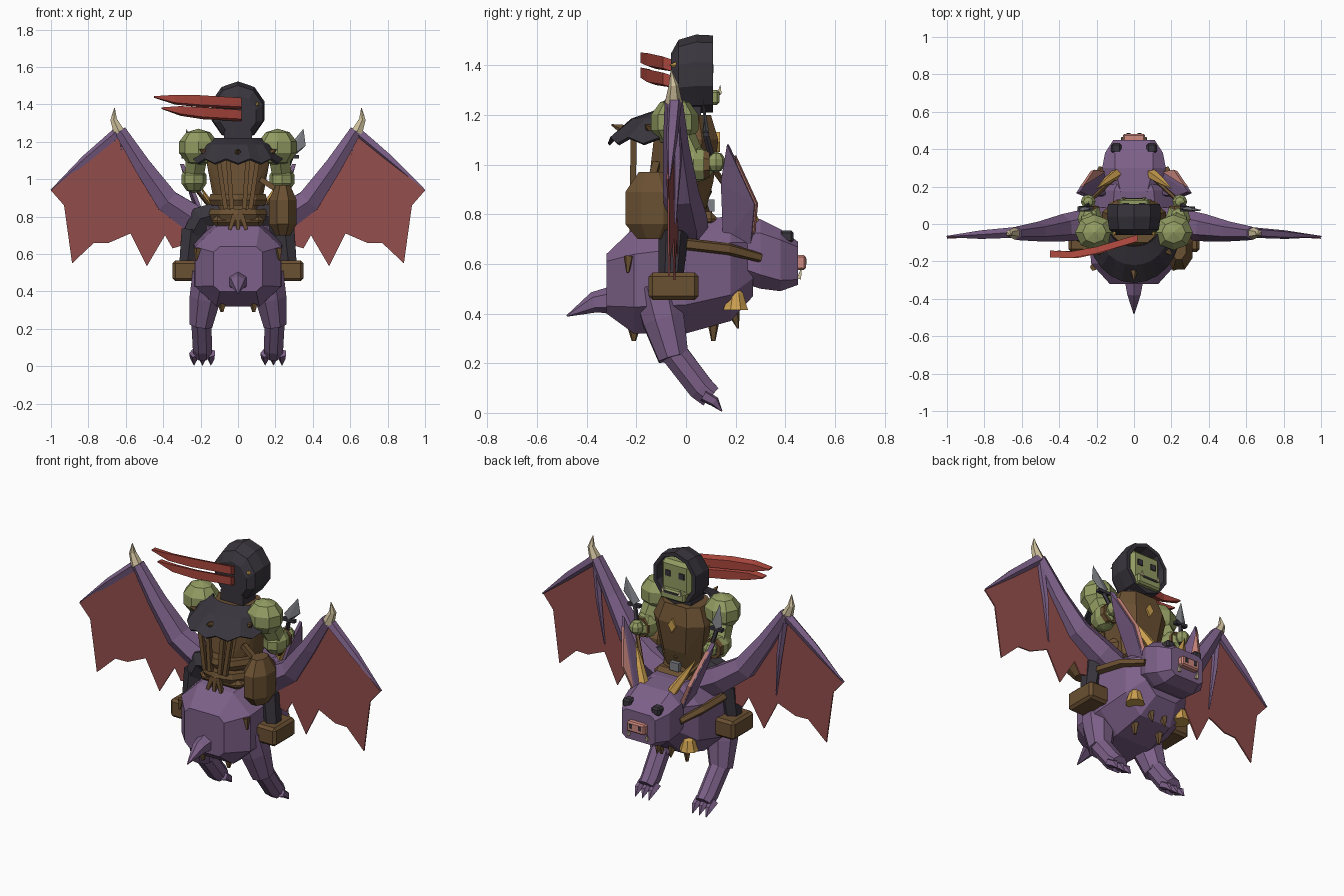
import bpy, bmesh, math
from mathutils import Vector

cube = bpy.data.objects.get("Cube")
if cube:
    bpy.data.objects.remove(cube, do_unlink=True)


def material(name, *srgb):
    """Flat material from sRGB byte values."""
    linear = [((c / 255 + .055) / 1.055) ** 2.4 for c in srgb] + [1]
    mat = bpy.data.materials.new(name)
    mat.use_nodes = True
    mat.diffuse_color = linear
    shader = mat.node_tree.nodes["Principled BSDF"]
    shader.inputs["Base Color"].default_value = linear
    shader.inputs["Roughness"].default_value = .9
    return mat


purple = material("purple hide", 124, 96, 136)
membrane_red = material("membrane red", 146, 78, 76)
plume_red = material("plume red", 168, 70, 60)
green = material("green skin", 146, 156, 98)
brown = material("brown leather", 106, 80, 50)
dark = material("dark cloth", 57, 53, 61)
gold = material("gold", 204, 160, 80)
bone = material("bone", 206, 192, 156)
steel = material("grey steel", 128, 130, 136)
pink = material("pink skin", 204, 136, 126)
SIDES = (("left", 1), ("right", -1))


def finish(bm, name, mat):
    bmesh.ops.recalc_face_normals(bm, faces=bm.faces[:])
    mesh = bpy.data.meshes.new(name)
    bm.to_mesh(mesh)
    bm.free()
    mesh.materials.append(mat)
    obj = bpy.data.objects.new(name, mesh)
    bpy.context.scene.collection.objects.link(obj)
    return obj


def hull(name, points, mat):
    """Faceted solid wrapped around a few points."""
    bm = bmesh.new()
    for p in points:
        bm.verts.new(p)
    bmesh.ops.convex_hull(bm, input=bm.verts[:])
    loose = [v for v in bm.verts if not v.link_faces]
    bmesh.ops.delete(bm, geom=loose, context='VERTS')
    bmesh.ops.dissolve_limit(bm, angle_limit=.03, verts=bm.verts[:], edges=bm.edges[:])
    return finish(bm, name, mat)


def loft(name, rings, mat, closed=True):
    """Skin between rings with equal numbers of points."""
    bm = bmesh.new()
    rows = [[bm.verts.new(p) for p in ring] for ring in rings]
    count = len(rows[0])
    for a, b in zip(rows, rows[1:]):
        for i in range(count if closed else count - 1):
            j = (i + 1) % count
            bm.faces.new((a[i], a[j], b[j], b[i]))
    if closed:
        bm.faces.new(rows[0])
        bm.faces.new(rows[-1])
    return finish(bm, name, mat)


def tube(name, path, mat, sides=6):
    """Tapered limb through (x, y, z, radius) points."""
    centres = [Vector(p[:3]) for p in path]
    rings = []
    for i, p in enumerate(path):
        along = (centres[min(i + 1, len(path) - 1)] - centres[max(i - 1, 0)]).normalized()
        ref = Vector((0, 1, 0)) if abs(along.y) < .8 else Vector((0, 0, 1))
        u = along.cross(ref).normalized()
        v = along.cross(u)
        turns = [math.tau * (k + .5) / sides for k in range(sides)]
        rings.append([centres[i] + p[3] * (u * math.cos(t) + v * math.sin(t)) for t in turns])
    return loft(name, rings, mat)


def box(name, centre, size, mat, bevel=0):
    bm = bmesh.new()
    bmesh.ops.create_cube(bm, size=1)
    for v in bm.verts:
        v.co = Vector(centre) + v.co * Vector(size)
    if bevel:
        bmesh.ops.bevel(bm, geom=bm.edges[:], offset=bevel, segments=1, affect='EDGES')
    return finish(bm, name, mat)


def ball(name, centre, radii, mat):
    bm = bmesh.new()
    bmesh.ops.create_uvsphere(bm, u_segments=8, v_segments=5, radius=1)
    for v in bm.verts:
        v.co = Vector(centre) + v.co * Vector(radii)
    return finish(bm, name, mat)


def octagon(y, low, high, half, cut=.5):
    """Chamfered cross-section standing at depth y."""
    mid, tall = (low + high) / 2, (high - low) / 2
    signs = [(a, b) for a in (-1, 1) for b in (-1, 1)]
    return ([(a * half, y, mid + b * tall * cut) for a, b in signs]
            + [(a * half * cut, y, mid + b * tall) for a, b in signs])


# Beast body, head and tail
hull("beast_body", octagon(-.32, .40, .64, .13, .75) + octagon(-.21, .32, .745, .23)
     + octagon(0, .32, .78, .24) + octagon(.18, .37, .79, .21) + octagon(.27, .47, .76, .14), purple)
hull("beast_head", octagon(.17, .54, .79, .14) + octagon(.3, .5, .78, .17, .6)
     + octagon(.38, .49, .74, .155, .65) + octagon(.45, .515, .69, .11, .75), purple)
tube("tail", [(0, -.28, .455, .06), (0, -.37, .445, .042), (0, -.48, .39, .003)], purple)
box("snout", (0, .46, .605), (.12, .045, .06), pink, .008)

for side, s in SIDES:
    # Face details
    box(side + "_beast_eye", (s * .095, .405, .71), (.055, .055, .05), dark, .01)
    box(side + "_nostril", (s * .03, .483, .61), (.02, .006, .025), dark)
    tube(side + "_fang", [(s * .06, .455, .54, .012), (s * .065, .465, .585, .001)], bone, 4)
    tube(side + "_horn", [(s * .09, .27, .76, .03), (s * .14, .235, .85, .022),
                          (s * .2, .19, .96, .002)], gold, 5)

    # Ear cupped towards the front, lined on its forward face
    ear = [Vector(p) for p in ((.15, .15, .68), (.16, .26, .68), (.25, .14, .93),
                               (.235, .275, .84), (.31, .165, 1.08))]
    rim = ear[3].lerp(ear[2], .2)
    flip = Vector((s, 1, 1))
    inward = Vector((-.022, .008, 0))
    hull(side + "_ear", [(p + inward * k) * flip for p in ear for k in (0, 1)], purple)
    hull(side + "_ear_lining", [(p.lerp(rim, .2) + inward * k + Vector((0, .012, 0))) * flip
                                for p in (ear[1], ear[3], ear[4]) for k in (.2, 1.1)], pink)

    # Hind legs with three claws
    tube(side + "_thigh", [(s * .15, -.12, .5, .1), (s * .175, -.09, .37, .09),
                           (s * .198, -.05, .22, .066)], purple, 8)
    tube(side + "_shin", [(s * .198, -.07, .27, .058), (s * .19, .06, .1, .056),
                          (s * .19, .1, .065, .05)], purple, 8)
    for spread in (-.045, 0, .045):
        x = s * (.19 + spread)
        tube(side + "_claw", [(x, .07, .07, .026), (x, .115, .045, .022),
                              (x, .145, .006, .002)], purple, 5)

    # Wing: arm, thumb claw, membrane and finger bones
    tube(side + "_wing_arm", [(s * .14, 0, .74, .09), (s * .24, 0, .79, .085), (s * .38, -.02, .885, .073),
                              (s * .51, -.04, 1.07, .053), (s * .63, -.05, 1.26, .036)], purple)
    tube(side + "_wing_claw", [(s * .635, -.05, 1.25, .035), (s * .665, -.05, 1.32, .02),
                               (s * .66, -.06, 1.38, .002)], bone)
    outline = [(.63, 1.25), (1, .94), (.93, .86), (.887, .55), (.77, .66), (.69, .66), (.575, .71),
               (.487, .535), (.39, .7), (.35, .63), (.25, .66), (.18, .72), (.38, .88)]
    sheet = [[(s * x, offset - .02 - .055 * x, z) for x, z in outline] for offset in (-.004, .004)]
    loft(side + "_wing_membrane", sheet, membrane_red)
    for x, z, thick in ((1, .94, .03), (.57, .76, .022)):
        y = -.012 - .055 * x
        tube(side + "_wing_finger", [(s * .63, -.045, 1.26, thick), (s * (x + .63) / 2, y + .01, (z + 1.27) / 2,
             thick * .8), (s * x, y, z, .004)], purple, 5)

    # Bells, reins and hide thorns
    tube(side + "_bell", [(s * .16, .2, .415, .054), (s * .16, .2, .43, .048), (s * .16, .2, .48, .033),
                          (s * .16, .2, .5, .014)], gold, 8)
    tube(side + "_harness", [(s * .25, 0, .68, .025), (s * .225, .17, .66, .025),
                             (s * .17, .3, .625, .02)], brown, 5)
    tube(side + "_rein", [(s * .24, .12, .97, .012), (s * .1, .25, .79, .012)], brown, 5)
    tube(side + "_flank_thorn", [(s * .215, -.23, .63, .022), (s * .225, -.235, .565, .006)], brown, 5)
    for y, top in ((.11, .37), (-.21, .34)):
        tube(side + "_belly_thorn", [(s * .085, y, top, .026), (s * .085, y, .29, .009)], brown, 5)
    tube(side + "_chest_thorn", [(s * .045, .19, .41, .028), (s * .045, .21, .34, .004)], brown, 5)

    # Rider legs and boots
    tube(side + "_rider_thigh", [(s * .08, -.05, .82, .075), (s * .2, -.04, .79, .075),
                                 (s * .25, -.05, .7, .055)], dark)
    tube(side + "_rider_shin", [(s * .25, -.05, .73, .06), (s * .27, -.06, .55, .05)], dark)
    box(side + "_boot", (s * .28, -.05, .51), (.14, .2, .11), brown, .015)

    # Rider arms
    ball(side + "_shoulder", (s * .212, -.045, 1.17), (.108, .1, .1), green)
    tube(side + "_elbow", [(s * .22, -.03, 1.12, .065), (s * .235, .02, 1.02, .058)], green)
    ball(side + "_forearm", (s * .235, .03, 1), (.07, .09, .075), green)
    tube(side + "_wrist_band", [(s * .24, .07, 1, .062), (s * .24, .095, 1, .058)], brown, 8)
    ball(side + "_hand", (s * .245, .12, 1.01), (.042, .04, .042), green)

    # Broad daggers, the right one held more upright
    tip = .35 if s > 0 else .275
    low = .285 if s > 0 else .262
    tube(side + "_dagger_grip", [(s * .23, .12, .97, .013), (s * low, .08, 1.12, .013)], dark, 5)
    box(side + "_dagger_guard", (s * low, .08, 1.12), (.08, .025, .018), dark)
    hull(side + "_dagger_blade", [(s * (low - .035), .08, 1.15), (s * (low + .035), .08, 1.14),
                                  (s * low, .093, 1.125), (s * low, .067, 1.125),
                                  (s * (tip + .012), .075, 1.18), (s * tip, .07, 1.27)], steel)

# Saddle, rider torso and belts
box("saddle", (0, -.03, .775), (.28, .32, .07), brown, .03)
torso = [(a * w, y, z) for z, w, back, chest in ((.78, .11, -.15, .07), (.93, .13, -.15, .11),
                                                 (1.1, .17, -.13, .13), (1.2, .13, -.1, .1))
         for a in (-1, -.55, .55, 1) for y in ((back, chest) if abs(a) < 1 else (back / 2, chest / 2))]
hull("leather_vest", torso, brown)
hull("vest_emblem", [(x, y, z) for x, z in ((0, 1.13), (.026, 1.09), (0, 1.05), (-.026, 1.09))
                     for y in (.12, .137)], gold)
for low in (.78, .86):
    tube("waist_belt", [(0, -.06, low, .15), (0, -.06, low + .03, .165), (0, -.06, low + .06, .155)], brown, 10)
box("belt_buckle", (0, .1, .835), (.06, .03, .05), steel)
for x in (-.11, -.055, .055, .11):
    tube("back_strap", [(x * .6, -.215, .84, .017), (x, -.21, 1.14, .017)], brown, 4)
for x in (-.045, 0, .045):
    tube("belt_tassel", [(x * .4, -.21, .81, .02), (x, -.22, .73, .012)], brown, 4)
hull("side_bag", [(.24 + .08 * w * math.cos(t), -.135 + .118 * w * math.sin(t), z)
                  for z, w in ((.7, .55), (.76, 1), (.89, 1), (.97, .5))
                  for t in [math.tau * (k + .5) / 8 for k in range(8)]], brown)
tube("bag_strap", [(.23, -.14, .93, .02), (.12, -.12, 1.0, .02)], brown, 4)

# Jagged shoulder cape with studs, flat over the back and then flaring
angles = [math.pi * (1 + k / 12) for k in range(13)]


def cape_ring(rx, ry, z, jag=0):
    return [(rx * math.cos(t), -.03 + ry * math.sin(t), z + jag * (k % 2)) for k, t in enumerate(angles)]


cape = loft("shoulder_cape", [cape_ring(.13, .09, 1.22), cape_ring(.19, .19, 1.185),
                              cape_ring(.25, .285, 1.085, .025)], dark, closed=False)
cape.modifiers.new("thickness", 'SOLIDIFY').thickness = .012
for t in angles[2:-1:4]:
    x, y = math.cos(t), math.sin(t)
    tube("cape_stud", [(.2 * x, -.03 + .22 * y, 1.14, .022), (.235 * x, -.03 + .27 * y, 1.16, .003)], brown, 5)


# Hood with an open front
def hood_ring(y, scale, centre=1.365):
    turns = [math.tau * k / 10 + math.pi / 2 for k in range(10)]
    return [(.15 * scale * math.cos(t), y, centre + .158 * scale * math.sin(t)) for t in turns]


loft("hood", [hood_ring(-.06, .68, 1.34), hood_ring(-.03, .93, 1.355), hood_ring(.04, 1), hood_ring(.108, .98),
              hood_ring(.108, .83), hood_ring(.05, .78)], dark)
box("neck", (0, 0, 1.22), (.15, .12, .08), dark)

# Broad flat face with a heavy jaw
box("face", (0, .065, 1.365), (.195, .08, .19), green, .02)
box("jaw", (0, .095, 1.27), (.16, .08, .06), green, .01)
box("mouth", (0, .136, 1.285), (.1, .006, .012), dark)
for side, s in SIDES:
    box(side + "_rider_eye", (s * .045, .107, 1.385), (.034, .008, .034), dark)
    tube(side + "_tusk", [(s * .055, .135, 1.285, .012), (s * .058, .138, 1.32, .001)], bone, 4)
    tube(side + "_hood_stud", [(s * .1, -.035, 1.4, .016), (s * .11, -.065, 1.4, .003)], gold, 5)

# Twin plume ribbons trailing from the hood
for root, end, reach in ((1.405, 1.44, -.45), (1.34, 1.38, -.41)):
    loft("plume", [[(x, y + a * .018, z + b * tall) for a, b in ((-1, -.6), (-1, 1), (1, .6), (1, -1))]
                   for x, y, z, tall in ((.02, -.075, root, .03), (reach * .45, -.14, root + .012, .032),
                                         (reach * .75, -.165, end - .015, .026), (reach, -.16, end, .004))], plume_red)
